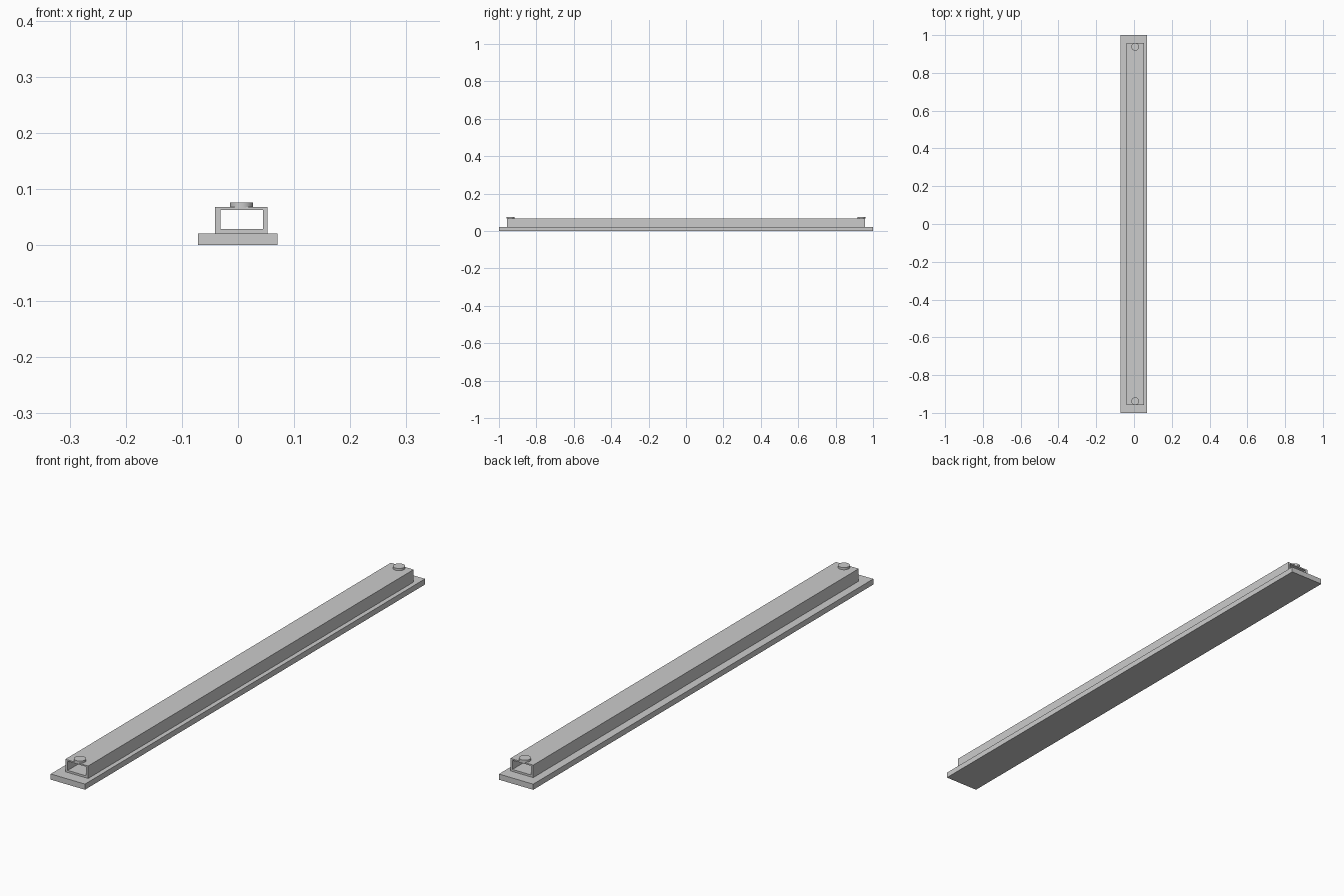
import bpy, bmesh, math

if "Cube" in bpy.data.objects:
    bpy.data.objects.remove(bpy.data.objects["Cube"])

def box(name, x0, x1, y0, y1, z0, z1):
    bm = bmesh.new()
    bmesh.ops.create_cube(bm, size=1)
    for v in bm.verts:
        v.co = (x1 if v.co.x > 0 else x0, y1 if v.co.y > 0 else y0, z1 if v.co.z > 0 else z0)
    me = bpy.data.meshes.new(name)
    bm.to_mesh(me)
    bm.free()
    ob = bpy.data.objects.new(name, me)
    bpy.context.collection.objects.link(ob)
    return ob

def tube(name, outer, inner, length):
    # Hollow rectangular section swept along y
    def ring(r, y):
        x0, x1, z0, z1 = r
        return [bm.verts.new(c) for c in ((x0, y, z0), (x1, y, z0), (x1, y, z1), (x0, y, z1))]
    bm = bmesh.new()
    loops = [ring(outer, -length / 2), ring(outer, length / 2),
             ring(inner, length / 2), ring(inner, -length / 2)]
    for k in range(4):
        a, b = loops[k], loops[(k + 1) % 4]
        for i in range(4):
            j = (i + 1) % 4
            bm.faces.new((a[i], a[j], b[j], b[i]))
    bmesh.ops.recalc_face_normals(bm, faces=bm.faces)
    me = bpy.data.meshes.new(name)
    bm.to_mesh(me)
    bm.free()
    ob = bpy.data.objects.new(name, me)
    bpy.context.collection.objects.link(ob)

# Flat base plate and hollow rail
box("base_plate", -0.071, 0.07, -1, 1, 0, 0.021)
tube("hollow_rail", (-0.041, 0.053, 0.021, 0.0675), (-0.031, 0.0445, 0.0285, 0.0625), 1.914)

# Round bolt head at each end
for name, y in (("front_bolt_head", -0.938), ("back_bolt_head", 0.938)):
    bpy.ops.mesh.primitive_cylinder_add(vertices=32, radius=0.0205, depth=0.0085,
                                        location=(0.0062, y, 0.07125))
    bpy.context.object.name = name
    bpy.ops.object.shade_smooth_by_angle(angle=math.radians(40))
